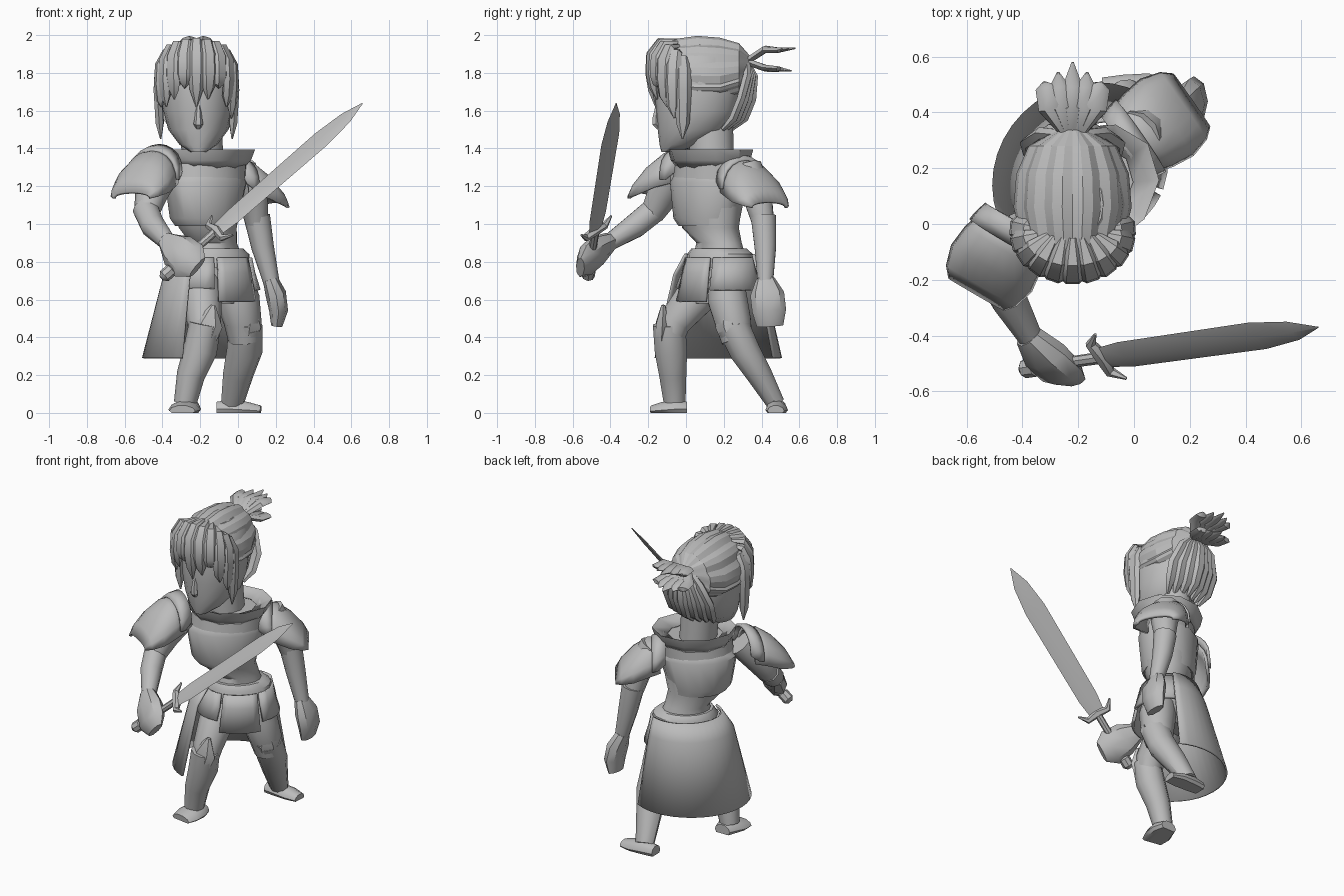
import bpy
import bmesh
from math import sin, cos, pi, radians
from mathutils import Vector

default_cube = bpy.data.objects.get("Cube")
if default_cube:
    bpy.data.objects.remove(default_cube)

grey = bpy.data.materials.new("plain grey")
grey.use_nodes = True
grey.diffuse_color = (0.5, 0.5, 0.5, 1)
grey.node_tree.nodes["Principled BSDF"].inputs["Base Color"].default_value = grey.diffuse_color

UP = Vector((0, 0, 1))
SIDE_X, SIDE_Y = Vector((1, 0, 0)), Vector((0, 1, 0))
# the body is turned towards its own left, the head is not
LEFT = Vector((cos(radians(38)), sin(radians(38)), 0))
FORWARD = LEFT.cross(UP)


def loft(name, rings, closed=True, thickness=0.0, angle=40):
    """Skin a row of point rings; open strips get a thickness."""
    bm = bmesh.new()
    rows = [[bm.verts.new(p) for p in ring] for ring in rings]
    count = len(rows[0])
    for low, high in zip(rows, rows[1:]):
        for i in range(count if closed else count - 1):
            j = (i + 1) % count
            bm.faces.new((low[i], low[j], high[j], high[i]))
    if closed and not thickness:
        bm.faces.new(rows[0])
        bm.faces.new(rows[-1])
    bmesh.ops.recalc_face_normals(bm, faces=bm.faces)
    mesh = bpy.data.meshes.new(name)
    bm.to_mesh(mesh)
    bm.free()
    mesh.materials.append(grey)
    mesh.shade_smooth()
    mesh.set_sharp_from_angle(angle=radians(angle))
    obj = bpy.data.objects.new(name, mesh)
    bpy.context.scene.collection.objects.link(obj)
    if thickness:
        solid = obj.modifiers.new("thickness", "SOLIDIFY")
        solid.thickness = thickness
        solid.offset = 0
    return obj


def arc(centre, a, b, u, v, start=0, end=360, steps=16):
    """Points on an ellipse; a full turn leaves out the repeated point."""
    last = steps if end - start == 360 else steps + 1
    angles = [radians(start + (end - start) * i / steps) for i in range(last)]
    return [centre + u * a * cos(t) + v * b * sin(t) for t in angles]


def limb(name, stations, side=SIDE_X, sides=10, floor=False):
    """Tube through stations (x, y, z, radius along side, other radius)."""
    points = [Vector(s[:3]) for s in stations]
    rings = []
    for i, s in enumerate(stations):
        along = (points[min(i + 1, len(points) - 1)] - points[max(i - 1, 0)]).normalized()
        u = (side - along * side.dot(along)).normalized()
        ring = arc(points[i], s[3], s[-1], u, along.cross(u), steps=sides)
        if floor:
            for p in ring:
                p.z = max(p.z, 0)
        rings.append(ring)
    return loft(name, rings)


def body(name, stations, start=0, end=360, thickness=0.0, steps=16):
    """Stacked ellipses (z, x, y, half width, half depth) in the body frame."""
    rings = [arc(Vector((x, y, z)), w, d, LEFT, FORWARD, start, end, steps)
             for z, x, y, w, d in stations]
    return loft(name, rings, end - start == 360, thickness)


# torso with breastplate step, collar and belt
body("torso", [(.76, -.12, .18, .18, .14), (.9, -.13, .175, .135, .11),
               (.98, -.16, .13, .165, .14), (1.2, -.17, .12, .22, .17),
               (1.34, -.16, .13, .21, .15)])
body("breastplate", [(.99, -.17, .12, .175, .15), (1.03, -.18, .11, .195, .165),
                     (1.22, -.17, .12, .24, .18), (1.25, -.165, .12, .22, .165)])
body("chest_band", [(1.22, -.165, .12, .225, .17), (1.32, -.155, .13, .225, .16)])
body("collar", [(1.3, -.16, .13, .2, .16), (1.34, -.155, .13, .235, .19),
                (1.39, -.15, .13, .25, .21), (1.35, -.16, .13, .17, .14)],
     thickness=.012, steps=10)
body("belt", [(.77, -.12, .18, .2, .165), (.84, -.12, .18, .195, .16),
              (.87, -.125, .175, .165, .135)])
body("pelvis", [(.58, -.12, .15, .12, .1), (.66, -.12, .17, .17, .13),
                (.8, -.12, .18, .18, .15)])

# hanging plates and the skirt behind
body("back_skirt", [(.84, -.125, .18, .215, .175), (.73, -.14, .165, .265, .22),
                    (.29, -.155, .16, .355, .335)], 150, 338, .012, 20)
for name, start, end, hem in (("front_tasset", 60, 120, .59), ("left_tasset", -35, 55, .65),
                              ("right_tasset", 125, 200, .66)):
    body(name, [(.82, -.12, .18, .2, .165), (.74, -.12, .18, .215, .185),
                (hem, -.12, .175, .245, .21)], start, end, .018, 6)

# legs
limb("right_thigh", [(-.19, .11, .76, .09), (-.19, .04, .6, .105, .11),
                     (-.18, -.06, .48, .09), (-.18, -.08, .4, .075)])
limb("right_shin", [(-.175, -.09, .47, .085, .09), (-.2, -.08, .33, .09),
                    (-.25, -.07, .2, .075), (-.28, -.06, .05, .06)])
limb("right_foot", [(-.27, .005, .02, .055, .04), (-.27, -.05, .02, .075, .055),
                    (-.285, -.12, .015, .085, .045), (-.295, -.18, .01, .07, .03)], floor=True)
limb("left_thigh", [(-.03, .21, .76, .09), (0, .22, .6, .115, .11),
                    (.025, .25, .48, .1), (.035, .27, .38, .085)])
limb("left_shin", [(.04, .25, .46, .09, .09), (.035, .31, .33, .095, .085),
                   (0, .39, .2, .08, .07), (-.03, .475, .05, .06, .05)])
limb("left_foot", [(-.115, .48, .02, .045, .04), (-.04, .48, .02, .055, .055),
                   (.05, .48, .015, .06, .045), (.12, .475, .01, .045, .03)],
     side=SIDE_Y, floor=True)
limb("right_knee_plate", [(-.13, -.12, .57, .012), (-.155, -.125, .47, .075, .04),
                          (-.18, -.13, .38, .06, .03)], sides=6)
limb("left_knee_plate", [(.08, .195, .55, .012), (.07, .205, .46, .075, .04),
                         (.06, .235, .37, .06, .03)], LEFT, 6)

# arms
limb("right_upper_arm", [(-.38, -.03, 1.29, .09), (-.46, -.12, 1.16, .09),
                         (-.485, -.18, 1.05, .065)])
limb("right_forearm", [(-.49, -.16, 1.08, .07), (-.45, -.27, .99, .067),
                       (-.37, -.41, .9, .045)])
limb("right_hand", [(-.38, -.4, .91, .05), (-.32, -.47, .86, .1, .065),
                    (-.26, -.53, .805, .11, .055), (-.215, -.56, .77, .065, .025)],
     side=Vector((1, 0, 1)), sides=8)
limb("left_upper_arm", [(.01, .32, 1.29, .09), (.08, .38, 1.14, .08), (.1, .41, 1, .06)])
limb("left_forearm", [(.1, .41, 1.04, .07), (.13, .42, .88, .06), (.18, .42, .68, .042)])
limb("left_hand", [(.17, .42, .71, .05, .04), (.2, .43, .63, .09, .055),
                   (.215, .44, .54, .09, .05), (.205, .445, .46, .07, .03)], SIDE_Y, 8)


def shoulder_plate(name, base, outward, stations):
    """Half dome from stations (distance out, half width, top, rim)."""
    across = outward.cross(UP)
    rings = []
    for out, half, top, rim in stations:
        foot = base + outward * out
        rings.append([foot + across * half * cos(pi * k / 10)
                      + UP * (rim + (top - rim) * sin(pi * k / 10) ** .8) for k in range(11)])
    loft(name, rings, closed=False, thickness=.018)


for prefix, base, outward in (("right", Vector((-.43, -.02, .035)), Vector((-.5, -.86, 0))),
                              ("left", Vector((-.015, .29, -.015)), Vector((.82, .57, 0)))):
    shoulder_plate(prefix + "_pauldron", base, outward,
                   [(0, .125, 1.35, 1.18), (.08, .15, 1.34, 1.16), (.16, .16, 1.28, 1.13),
                    (.23, .14, 1.2, 1.11), (.265, .11, 1.13, 1.1)])
    shoulder_plate(prefix + "_pauldron_ridge", base, outward,
                   [(-.03, .13, 1.38, 1.24), (.02, .145, 1.37, 1.2), (.05, .15, 1.35, 1.2)])

# head, neck and nose
limb("neck", [(-.18, .14, 1.25, .11, .12), (-.2, .13, 1.55, .11, .125)])
head = [(1.38, -.09, .04, .04), (1.42, -.03, .1, .11), (1.5, .04, .16, .19), (1.6, .06, .185, .22),
        (1.75, .07, .195, .235), (1.88, .07, .17, .21), (1.95, .07, .1, .13)]
loft("head", [arc(Vector((-.21, y, z)), w, d, SIDE_X, SIDE_Y) for z, y, w, d in head])
limb("nose", [(-.21, -.15, 1.63, .012), (-.21, -.16, 1.56, .02),
              (-.21, -.16, 1.53, .026, .02), (-.21, -.145, 1.51, .015)], sides=6)

# ribbed hair swept back to the tie
cap = [(-.15, .1, 1.83, .12), (-.08, .18, 1.75, .23), (.06, .215, 1.74, .26),
       (.18, .205, 1.74, .25), (.28, .16, 1.77, .19), (.34, .05, 1.83, .06)]
rings = []
for y, w, z, h in cap:
    ring = []
    for k in range(36):
        t, rib = 2 * pi * k / 36, (1 if k % 3 else .94)
        drop = h if sin(t) > 0 else min(h, .1)
        ring.append(Vector((-.22 + w * rib * cos(t), y, z + drop * rib * sin(t))))
    rings.append(ring)
loft("hair_cap", rings, angle=20)

# fringe locks fanned around the forehead, the outer ones long
for i in range(11):
    t = radians(-95 + 19 * i)
    across = Vector((cos(t), sin(t), 0))
    edge = abs(i - 5) / 5
    fall = .09 * edge ** 2
    tip = 1.45 if edge == 1 else (1.66, 1.72, 1.62)[i % 3] - .1 * (edge > .7)
    path = [(.1, .02, 1.97 - fall, .015), (.165, .11, 1.965 - fall, .036),
            (.2, .16, 1.9 - fall, .046), (.205, .165, 1.8 - fall, .046),
            (.195, .15, (1.8 + tip) / 2 - fall, .036), (.19, .13, tip, .004)]
    limb("fringe_lock", [(-.22 + a * sin(t), -.03 - b * cos(t), z, w, min(w, .024))
                         for a, b, z, w in path], across, 6)

# locks rolled down over the nape
for i in range(-3, 4):
    n = abs(i)
    limb("nape_lock", [(-.22 + .01 * i, .32, 1.86, .02),
                       (-.22 + .035 * i, .36 - .012 * n, 1.78, .036, .025),
                       (-.22 + .05 * i, .35 - .02 * n, 1.66, .04, .025),
                       (-.22 + .048 * i, .31 - .02 * n, 1.56, .034, .025),
                       (-.22 + .04 * i, .24 - .015 * n, 1.5, .012)], sides=6)

# tied tail bursting backwards in broad leaves
for i in range(-2, 3):
    for lift in (1, -1):
        x, reach = -.22 + .04 * i, .58 - .035 * abs(i) - .02 * (lift < 0)
        limb("tail_lock", [(-.22 + .01 * i, .32, 1.86, .02),
                           (x, .42, 1.875 + .05 * lift, .045, .02),
                           (x + .008 * i, .49, 1.87 + .05 * lift, .038, .016),
                           (x + .012 * i, reach, 1.87 + .06 * lift, .004)], sides=6)

# sword held across the body
guard = Vector((-.12, -.48, .96))
blade_dir = Vector((.78, .11, .68)).normalized()
width_dir = Vector((.55, -.78, -.5))
width_dir = (width_dir - blade_dir * width_dir.dot(blade_dir)).normalized()
flat_dir = blade_dir.cross(width_dir)
loft("sword_blade", [arc(guard + blade_dir * t, w, d, width_dir, flat_dir, steps=4) for t, w, d in
                     ((0, .045, .014), (.12, .06, .014), (.75, .065, .012),
                      (.92, .045, .01), (1.04, .003, .003))])
loft("sword_grip", [arc(guard + blade_dir * t, r, r, width_dir, flat_dir, steps=8) for t, r in
                    ((0, .022), (-.3, .02), (-.31, .035), (-.36, .035), (-.38, .015))])
limb("sword_guard", [(*(guard + width_dir * s + blade_dir * t), r) for s, t, r in
                     ((-.11, .05, .005), (-.07, 0, .02), (0, .01, .028),
                      (.07, 0, .02), (.11, .05, .005))], blade_dir, 6)
